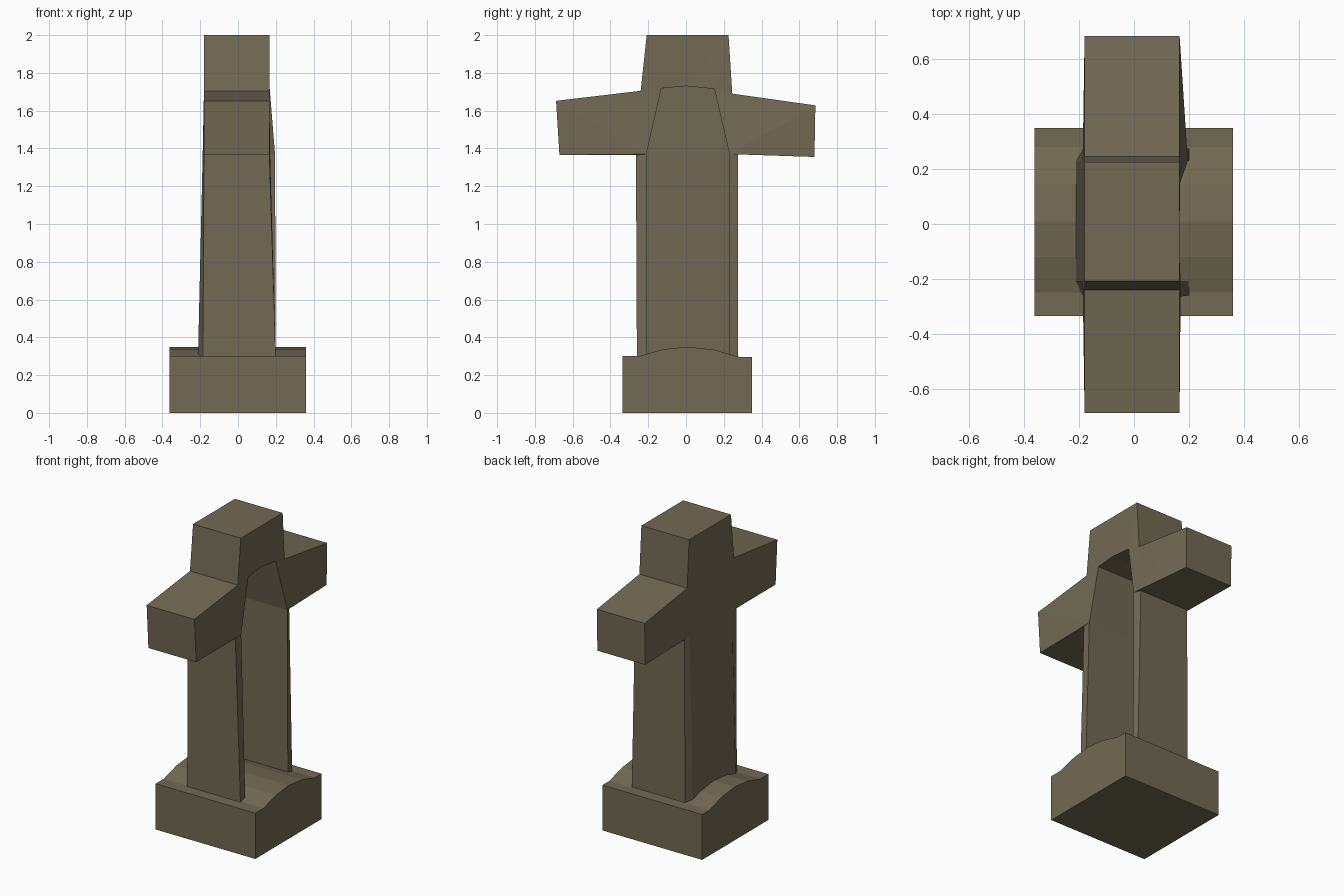
import bpy, bmesh

if "Cube" in bpy.data.objects:
    bpy.data.objects.remove(bpy.data.objects["Cube"])

stone = bpy.data.materials.new("weathered stone")
stone.diffuse_color = (0.17, 0.144, 0.09, 1)
stone.use_nodes = True
stone.node_tree.nodes["Principled BSDF"].inputs["Base Color"].default_value = stone.diffuse_color


def make_object(name, bm):
    bmesh.ops.recalc_face_normals(bm, faces=bm.faces[:])
    me = bpy.data.meshes.new(name)
    bm.to_mesh(me)
    bm.free()
    me.materials.append(stone)
    ob = bpy.data.objects.new(name, me)
    bpy.context.collection.objects.link(ob)
    return ob


def ring(bm, points, xs):
    return [bm.verts.new((x, y, z)) for (y, z), x in zip(points, xs)]


def bridge(bm, a, b, closed=False):
    n = len(a)
    for i in range(n if closed else n - 1):
        j = (i + 1) % n
        bm.faces.new((a[i], a[j], b[j], b[i]))


# Plinth: arched profile extruded along x
profile = [(-.335, 0), (.35, 0), (.35, .297), (.28, .297), (.145, .335), (.01, .35),
           (-.12, .337), (-.25, .3), (-.335, .3)]
bm = bmesh.new()
left = ring(bm, profile, [-.362] * len(profile))
right = ring(bm, profile, [.36] * len(profile))
bm.faces.new(left)
bm.faces.new(right)
bridge(bm, left, right, True)
make_object("plinth", bm)

# Cross: outline and niche arch, both running from bottom left over the top (y, z)
outline = [(-.26, .285), (-.265, 1.365), (-.67, 1.365), (-.688, 1.652), (-.24, 1.705), (-.208, 2),
           (.225, 2), (.245, 1.69), (.685, 1.628), (.68, 1.355), (.275, 1.37), (.275, .285)]
arch = [(-.21, .285), (-.21, 1.37), (-.13, 1.718), (0, 1.73), (.15, 1.715), (.23, 1.37), (.23, .285)]

bm = bmesh.new()
o_front = ring(bm, outline, [.2] + [.166] * 9 + [.178, .2])
o_back = ring(bm, outline, [-.186] + [-.18] * 10 + [-.186])
a_front = ring(bm, arch, [.2, .17, .166, .166, .168, .196, .2])
back_xs = [-.212, -.187, -.18, -.18, -.18, -.187, -.212]
a_back = ring(bm, arch, back_xs)
a_deep = ring(bm, arch, [x + .012 for x in back_xs])

bridge(bm, o_front, o_back)   # outer sides
bridge(bm, a_front, a_deep)   # niche walls


def rim(o, a):
    # faces between the outline and the arch
    bm.faces.new((o[0], o[1], a[1], a[0]))
    bm.faces.new((o[10], o[11], a[6], a[5]))
    for first, last, k in ((1, 4, 1), (4, 5, 2), (5, 6, 3), (6, 7, 4), (7, 10, 5)):
        for i in range(first, last):
            bm.faces.new((o[i], o[i + 1], a[k]))
    for i, k in ((4, 1), (5, 2), (6, 3), (7, 4)):
        bm.faces.new((o[i], a[k + 1], a[k]))


def panel(a):
    # arch-shaped sheet
    bm.faces.new((a[0], a[1], a[5], a[6]))
    bm.faces.new(a[1:6])


rim(o_front, a_front)
rim(o_back, a_back)
panel(a_back)
panel(a_deep)
# hidden bottom, buried in the plinth
for i, k in ((0, 0), (11, 6)):
    bm.faces.new((o_front[i], a_front[k], a_deep[k], a_back[k], o_back[i]))
bm.faces.new((a_back[0], a_deep[0], a_deep[6], a_back[6]))
make_object("cross_with_niche", bm)
